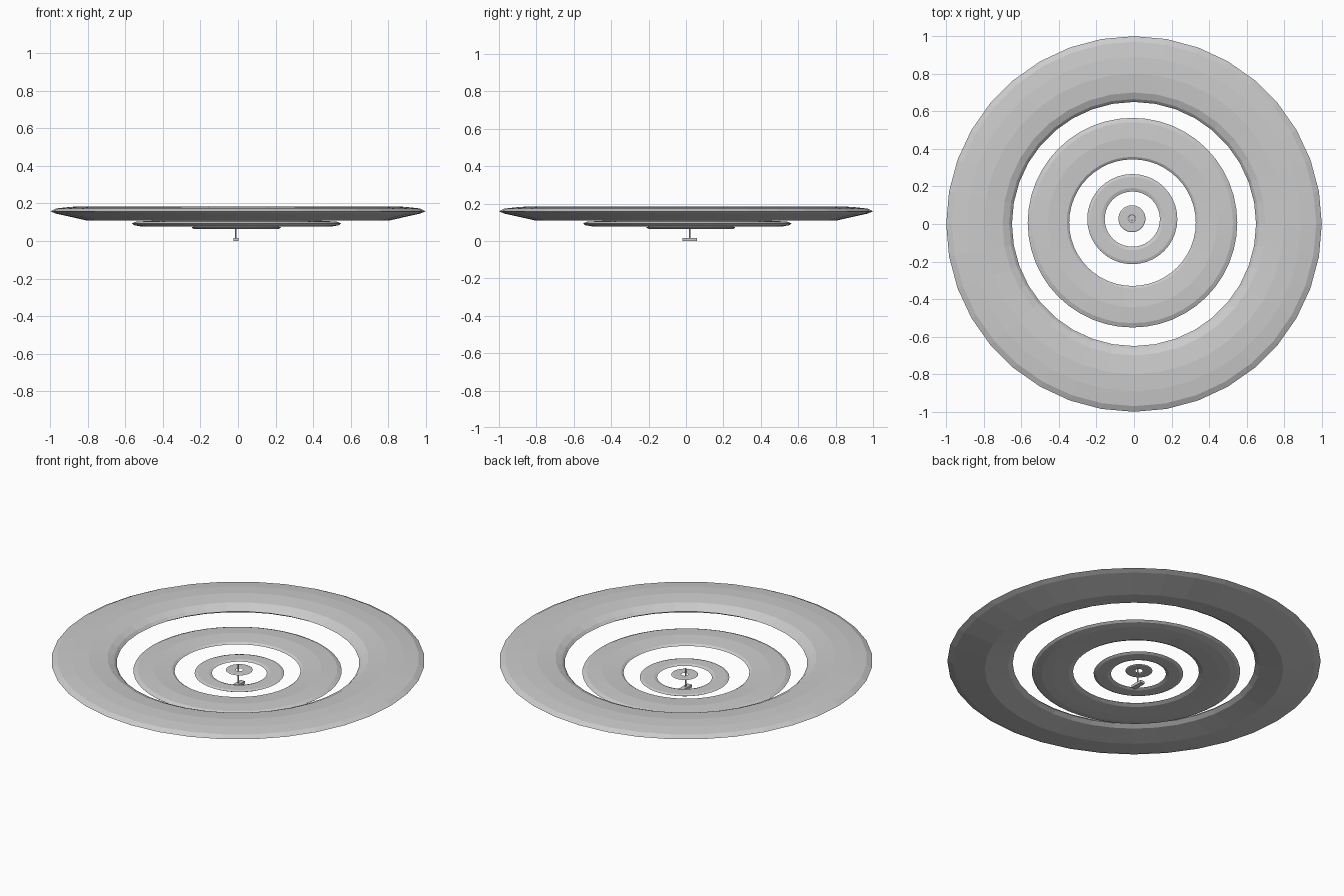
import bpy, bmesh
from math import cos, sin, tau

if "Cube" in bpy.data.objects:
    bpy.data.objects.remove(bpy.data.objects["Cube"])


def lathe(name, profile, centre, sides, closed=True):
    """Revolve a (radius, z) profile around a vertical axis."""
    bm = bmesh.new()
    loops = []
    for i in range(sides):
        a = tau * i / sides
        loops.append([bm.verts.new((centre[0] + r * cos(a), centre[1] + r * sin(a), z))
                      for r, z in profile])
    n = len(profile)
    for i in range(sides):
        p, q = loops[i], loops[(i + 1) % sides]
        for j in range(n):
            k = (j + 1) % n
            bm.faces.new((p[j], q[j], q[k], p[k]))
    bmesh.ops.recalc_face_normals(bm, faces=bm.faces)
    mesh = bpy.data.meshes.new(name)
    bm.to_mesh(mesh)
    bm.free()
    obj = bpy.data.objects.new(name, mesh)
    bpy.context.collection.objects.link(obj)
    return obj


axis = (-0.011, 0.028)

# Large outer ring with a shallow keel underneath
lathe("outer_ring", [(1.0, 0.158), (0.97, 0.173), (0.89, 0.182), (0.80, 0.185),
                     (0.70, 0.176), (0.665, 0.160), (0.65, 0.145),
                     (0.675, 0.130), (0.80, 0.108), (0.97, 0.146)], (0, 0), 36)

# Middle ring
lathe("middle_ring", [(0.558, 0.093), (0.535, 0.103), (0.45, 0.108), (0.35, 0.101),
                      (0.337, 0.092), (0.36, 0.082), (0.45, 0.077), (0.505, 0.077),
                      (0.545, 0.084)], (-0.008, 0.007), 48)

# Inner ring
lathe("inner_ring", [(0.240, 0.072), (0.225, 0.077), (0.165, 0.077),
                     (0.147, 0.071), (0.165, 0.064), (0.225, 0.064)], (-0.009, 0.026), 40)

# Small centre ring
lathe("centre_ring", [(0.072, 0.090), (0.066, 0.093), (0.024, 0.093),
                      (0.019, 0.090), (0.024, 0.087), (0.066, 0.087)], axis, 32)

# Thin rod passing through the centre ring
bpy.ops.mesh.primitive_cylinder_add(vertices=12, radius=0.004, depth=0.113,
                                    location=(axis[0], axis[1] - 0.01, 0.0665))
rod = bpy.context.object
rod.name = "rod"
rod.location.y = 0.020

# Small crossbar at the foot of the rod
bpy.ops.mesh.primitive_cube_add(size=1, location=(axis[0], 0.020, 0.0075))
bar = bpy.context.object
bar.name = "foot_bar"
bar.scale = (0.028, 0.078, 0.015)
